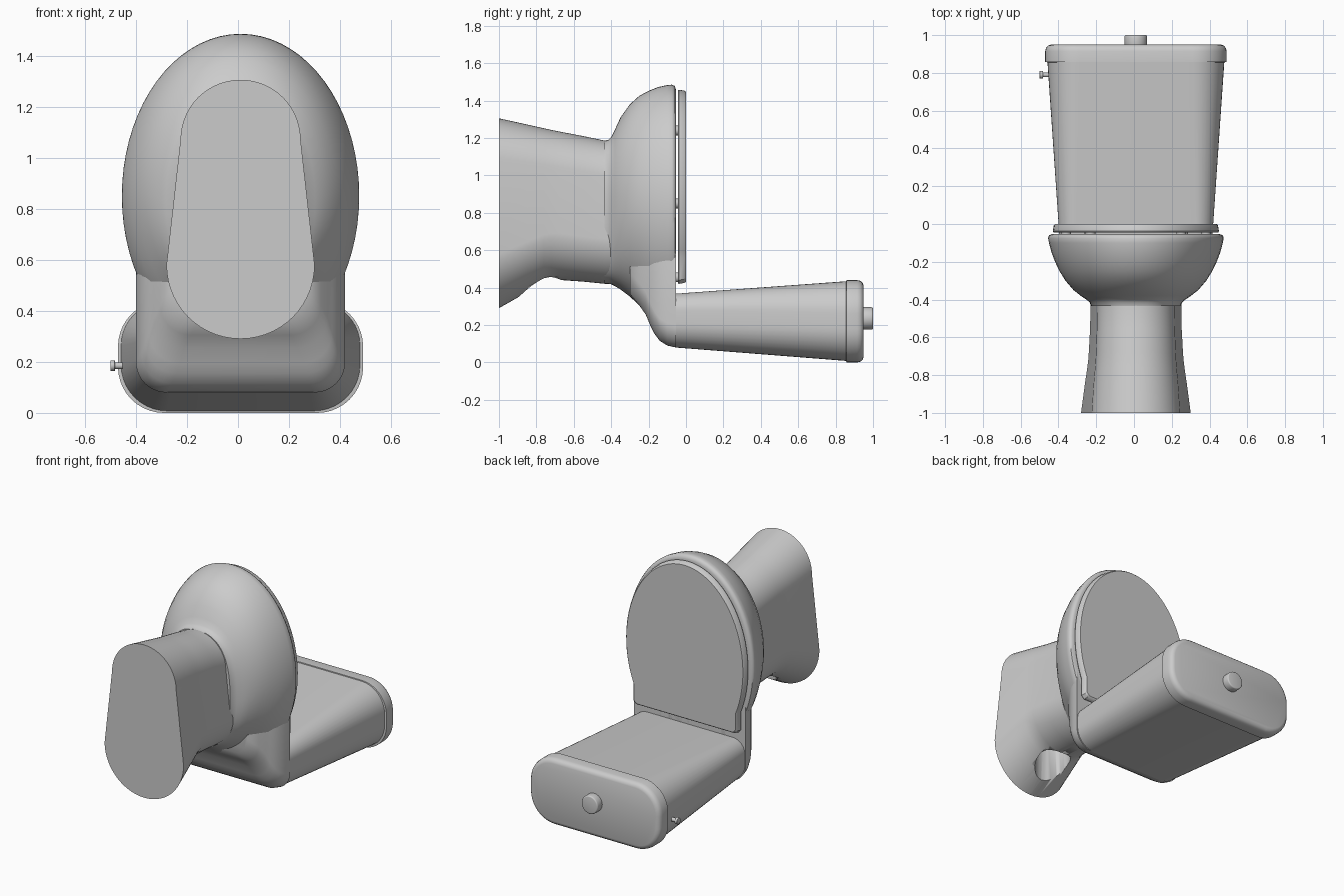
import bpy, bmesh, math
from mathutils import Matrix

if "Cube" in bpy.data.objects:
    bpy.data.objects.remove(bpy.data.objects["Cube"])

CX = 0.01  # body centre line in x

mat = bpy.data.materials.new("grey ceramic")
mat.diffuse_color = (0.6, 0.6, 0.6, 1)
mat.use_nodes = True
mat.node_tree.nodes["Principled BSDF"].inputs["Base Color"].default_value = mat.diffuse_color


def finish(name, bm, angle=35):
    bmesh.ops.recalc_face_normals(bm, faces=bm.faces[:])
    me = bpy.data.meshes.new(name)
    bm.to_mesh(me)
    bm.free()
    me.materials.append(mat)
    ob = bpy.data.objects.new(name, me)
    bpy.context.collection.objects.link(ob)
    bpy.ops.object.select_all(action='DESELECT')
    ob.select_set(True)
    bpy.context.view_layer.objects.active = ob
    bpy.ops.object.shade_smooth_by_angle(angle=math.radians(angle))
    return ob


def loft(name, loops, angle=35):
    """loops: list of (y, [(x, z), ...]) joined in order and capped at both ends"""
    bm = bmesh.new()
    rings = [[bm.verts.new((CX + x, y, z)) for x, z in pts] for y, pts in loops]
    n = len(rings[0])
    for a, b in zip(rings, rings[1:]):
        for i in range(n):
            j = (i + 1) % n
            bm.faces.new((a[i], a[j], b[j], b[i]))
    bm.faces.new(rings[0])
    bm.faces.new(rings[-1])
    return finish(name, bm, angle)


def rounded(wb, wf, zb, zf, rb, rf, n=10):
    """Rounded outline: half widths, z range and corner radii at back and front"""
    pts = []
    for sx, w, z, r, a0 in ((1, wf, zf - rf, rf, 0), (-1, wf, zf - rf, rf, 90),
                            (-1, wb, zb + rb, rb, 180), (1, wb, zb + rb, rb, 270)):
        for i in range(n + 1):
            a = math.radians(a0 + 90 * i / n)
            pts.append((sx * (w - r * 0.999) + r * math.cos(a), z + r * math.sin(a)))
    return pts


def oval(w, zb, zf, p=2.0, n=72):
    """Superellipse outline"""
    c, h = (zb + zf) / 2, (zf - zb) / 2
    pts = []
    for i in range(n):
        a = 2 * math.pi * i / n
        cx, sz = math.cos(a), math.sin(a)
        pts.append((w * math.copysign(abs(cx) ** (2 / p), cx),
                    c + h * math.copysign(abs(sz) ** (2 / p), sz)))
    return pts


def cylinder(name, x, y, z, r, length, axis='Y', bevel=0.0, seg=32):
    bm = bmesh.new()
    bmesh.ops.create_cone(bm, cap_ends=True, segments=seg, radius1=r, radius2=r, depth=length)
    if bevel:
        rim = [e for e in bm.edges if abs(e.verts[0].co.z - e.verts[1].co.z) < 1e-5]
        bmesh.ops.bevel(bm, geom=rim, offset=bevel, segments=3, profile=0.5, affect='EDGES')
    rot = {'X': Matrix.Rotation(math.pi / 2, 4, 'Y'),
           'Y': Matrix.Rotation(math.pi / 2, 4, 'X'), 'Z': Matrix()}[axis]
    bm.transform(Matrix.Translation((x, y, z)) @ rot)
    return finish(name, bm)


# Pedestal: tapered stadium section, flared at the foot
foot = [(-1, .29, .235, .29, 1.305), (-.85, .27, .225, .375, 1.272),
        (-.76, .257, .217, .425, 1.252), (-.72, .252, .214, .438, 1.243),
        (-.68, .249, .212, .441, 1.235), (-.55, .242, .207, .432, 1.21),
        (-.43, .24, .205, .42, 1.185), (-.36, .24, .205, .42, 1.185)]
pedestal = loft("pedestal", [(y, rounded(wb, wf, zb, zf, wb, wf, 14))
                             for y, wb, wf, zb, zf in foot], 30)

# Round outlet hole in the back of the pedestal
cutter = cylinder("outlet_cutter", CX, -0.78, 0.45, 0.112, 0.6, 'Z')
cutter.hide_render = True
mod = pedestal.modifiers.new("outlet", 'BOOLEAN')
mod.object, mod.operation, mod.solver = cutter, 'DIFFERENCE', 'EXACT'
bpy.context.view_layer.objects.active = pedestal
bpy.ops.object.modifier_apply(modifier=mod.name)
bpy.data.objects.remove(cutter)

# Bowl: oval sections up the outside, over the rim and down inside
bowl = [(-.435, .236, .42, 1.185, 2.5), (-.415, .245, .42, 1.19, 2.5), (-.40, .262, .418, 1.205, 2.4),
        (-.38, .292, .408, 1.245, 2.25), (-.35, .33, .39, 1.31, 2.1), (-.30, .373, .352, 1.38, 2),
        (-.25, .404, .305, 1.425, 2), (-.20, .428, .26, 1.452, 2), (-.15, .447, .235, 1.472, 2),
        (-.10, .46, .22, 1.483, 2), (-.075, .465, .215, 1.485, 2), (-.06, .46, .22, 1.478, 2),
        (-.054, .445, .24, 1.46, 2), (-.054, .33, .62, 1.36, 2), (-.07, .315, .63, 1.345, 2),
        (-.18, .28, .65, 1.28, 2), (-.27, .2, .68, 1.16, 2), (-.32, .1, .75, 1.0, 2)]
loft("bowl", [(y, oval(w, zb, zf, p)) for y, w, zb, zf, p in bowl], 50)

# Shelf behind the bowl that carries the tank
shelf = [(-.30, .27, .365, .12), (-.25, .315, .305, .12), (-.215, .34, .255, .12), (-.19, .358, .195, .12),
         (-.17, .372, .155, .12), (-.14, .388, .115, .12), (-.10, .402, .09, .12), (-.054, .41, .08, .12)]
loft("tank_shelf", [(y, rounded(w, w, zb, .62, r, .02)) for y, w, zb, r in shelf], 50)

# Tank and its lid
loft("tank", [(-.06, rounded(.405, .405, .08, .367, .13, .09)),
              (.858, rounded(.468, .468, .008, .434, .18, .17))])
lid = [(.856, .47, .01), (.858, .48, 0), (.915, .48, 0), (.932, .476, .004), (.944, .466, .014), (.95, .45, .03)]
loft("tank_lid", [(y, rounded(w, w, d, .44 - d, .18 - d, .18 - d)) for y, w, d in lid], 40)

# Flush button and side lever stub
cylinder("flush_button", CX, .97, .235, .06, .06, 'Y', .008)
cylinder("lever_shaft", -.465, .79, .185, .013, .06, 'X')
cylinder("lever_knob", -.491, .79, .185, .021, .018, 'X', .003)


# Seat cover: oval front, straight sides and flat back
def seat_outline(d):
    w, h = .44 - d, .608 - d
    a0 = -math.asin(.29 / h)
    n = 56
    pts = [(w * math.cos(a), .85 + h * math.sin(a))
           for a in (a0 + (math.pi - 2 * a0) * i / n for i in range(n + 1))]
    s = pts[0][0]
    return pts + [(-s, .44 + d), (-s + .02, .42 + d), (s - .02, .42 + d), (s, .44 + d)]


loft("seat_cover", [(-.044, seat_outline(.004)), (-.038, seat_outline(0)),
                    (-.008, seat_outline(.005)), (0, seat_outline(.012))])

# Seat bumpers and hinges in the gap above the rim
for side in (-1, 1):
    for label, x, z in (("front_bumper", .24, 1.24), ("side_bumper", .37, .85), ("hinge", .25, .455)):
        cylinder(f"{label}_{'left' if side < 0 else 'right'}", CX + side * x, -.05, z, .026, .024, 'Y', 0, 20)
